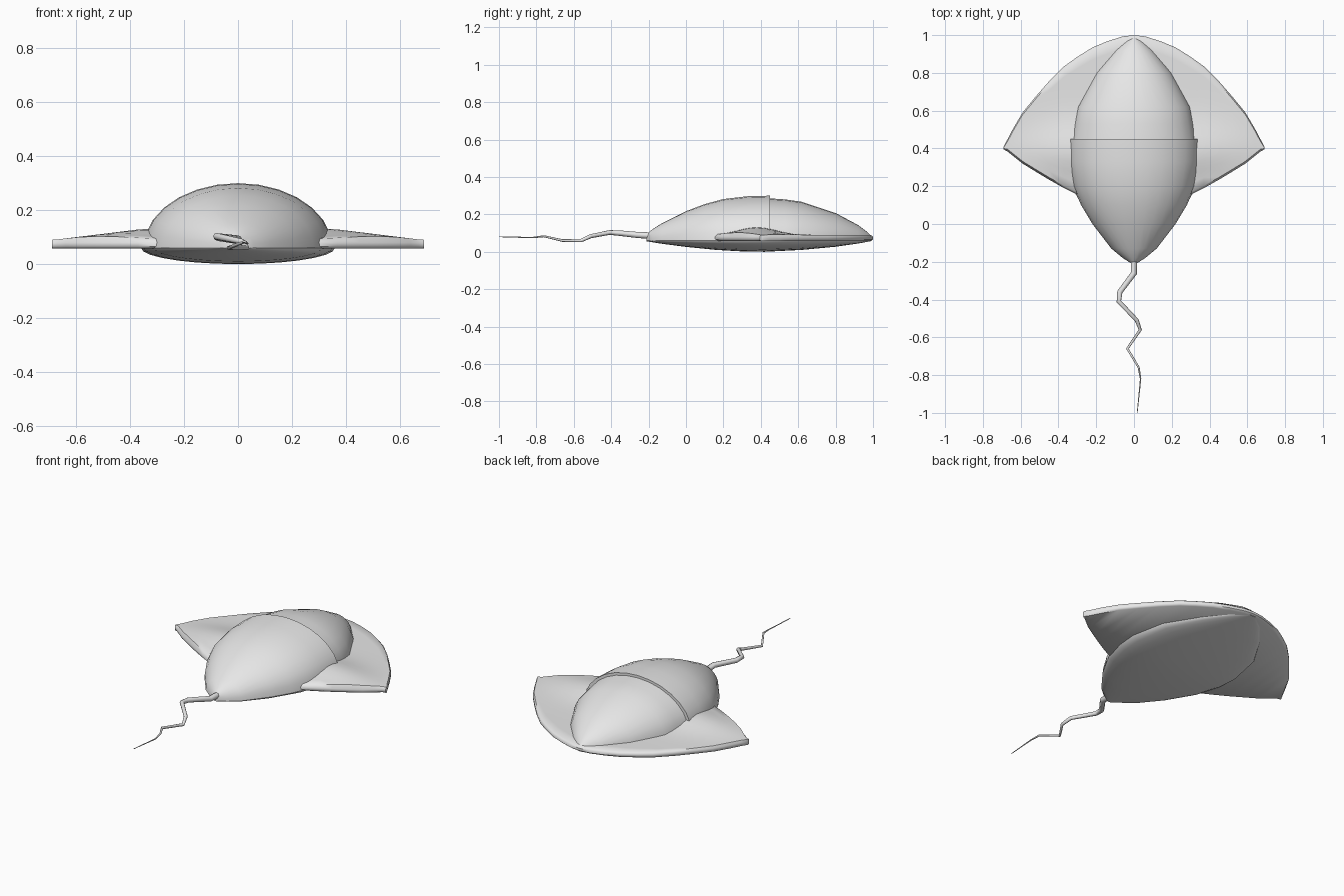
import bpy, bmesh, math

cube = bpy.data.objects.get("Cube")
if cube:
    bpy.data.objects.remove(cube, do_unlink=True)

GREY = bpy.data.materials.new("light grey")
GREY.use_nodes = True
GREY.diffuse_color = (0.8, 0.8, 0.8, 1)
for node in GREY.node_tree.nodes:
    if node.type == 'BSDF_PRINCIPLED':
        node.inputs["Base Color"].default_value = (0.8, 0.8, 0.8, 1)

RIM = 0.06  # height of the seam between shell and belly


def loft(name, rings, angle):
    """Skin a row of closed rings, cap both ends and shade smooth."""
    bm = bmesh.new()
    rows = [[bm.verts.new(p) for p in ring] for ring in rings]
    n = len(rows[0])
    for a, b in zip(rows, rows[1:]):
        for i in range(n):
            j = (i + 1) % n
            bm.faces.new((a[i], a[j], b[j], b[i]))
    bm.faces.new(rows[0])
    bm.faces.new(rows[-1])
    bmesh.ops.recalc_face_normals(bm, faces=bm.faces)
    mesh = bpy.data.meshes.new(name)
    bm.to_mesh(mesh)
    bm.free()
    mesh.materials.append(GREY)
    obj = bpy.data.objects.new(name, mesh)
    bpy.context.collection.objects.link(obj)
    bpy.ops.object.select_all(action='DESELECT')
    obj.select_set(True)
    bpy.context.view_layer.objects.active = obj
    bpy.ops.object.shade_smooth_by_angle(angle=math.radians(angle))
    return obj


def half_dome(name, stations, segments=14):
    """Half-elliptical sections; each station is y, half width, height."""
    rings = []
    for y, w, h in stations:
        arc = [math.pi * i / segments for i in range(segments + 1)]
        rings.append([(w * math.cos(a), y, RIM + h * math.sin(a)) for a in arc])
    return loft(name, rings, 35)


# Body shells: the rear one overlaps the front one with a small step
half_dome("rear_shell", [(-0.21, 0.012, 0.035), (-0.18, 0.06, 0.06), (-0.13, 0.12, 0.092),
                         (0, 0.22, 0.157), (0.1, 0.28, 0.195), (0.2, 0.323, 0.222),
                         (0.33, 0.347, 0.237), (0.45, 0.35, 0.24)])
half_dome("front_shell", [(0.44, 0.333, 0.226), (0.53, 0.318, 0.22), (0.62, 0.3, 0.207),
                          (0.8, 0.2, 0.147), (0.92, 0.1, 0.083), (0.97, 0.045, 0.045),
                          (0.985, 0.015, 0.03)])

# Shallow belly under the whole body
half_dome("belly", [(-0.21, 0.012, -0.004), (-0.13, 0.12, -0.017), (0, 0.22, -0.034),
                    (0.16, 0.31, -0.05), (0.3, 0.35, -0.058), (0.42, 0.36, -0.06),
                    (0.62, 0.32, -0.05), (0.8, 0.21, -0.033), (0.92, 0.11, -0.016),
                    (0.99, 0.02, -0.003)])

# Wings: sections across x, with half width, trailing y and leading y
SPAN = [(0, 0.155, 1.0), (0.06, 0.155, 0.993), (0.14, 0.155, 0.968), (0.22, 0.155, 0.935),
        (0.3, 0.155, 0.885), (0.37, 0.19, 0.835), (0.45, 0.235, 0.755), (0.52, 0.277, 0.675),
        (0.59, 0.32, 0.59), (0.64, 0.36, 0.505), (0.67, 0.384, 0.448), (0.69, 0.395, 0.41)]


def wing_ring(x, trail, lead):
    chord = lead - trail
    edge = min(0.012, chord * 0.3)
    ring = [(x, trail + edge, RIM - 0.003), (x, lead - edge, RIM - 0.003),
            (x, lead, 0.066), (x, lead, 0.08)]
    root = min(1, max(0, 1 - (abs(x) - 0.34) / 0.34))
    steps = 14
    for i in range(steps + 1):
        y = lead - edge - (chord - 2 * edge) * i / steps
        swell = 0.042 * root * math.exp(-((y - 0.38) / 0.14) ** 2)
        ring.append((x, y, 0.09 + swell))
    return ring + [(x, trail, 0.08), (x, trail, 0.066)]


sections = [(-x, t, l) for x, t, l in reversed(SPAN[1:])] + SPAN
loft("wings", [wing_ring(*s) for s in sections], 50)

# Kinked tapering tail
PATH = [(0, -0.17, 0.085), (0, -0.26, 0.09), (-0.075, -0.36, 0.1), (-0.08, -0.41, 0.103),
        (0.015, -0.51, 0.083), (0.033, -0.56, 0.06), (-0.035, -0.66, 0.06),
        (0.025, -0.76, 0.083), (0.035, -0.82, 0.076), (0.017, -1.0, 0.08)]
curve = bpy.data.curves.new("tail", 'CURVE')
curve.dimensions = '3D'
curve.bevel_depth = 0.018
curve.bevel_resolution = 2
curve.use_fill_caps = True
spline = curve.splines.new('POLY')
spline.points.add(len(PATH) - 1)
for i, (point, co) in enumerate(zip(spline.points, PATH)):
    point.co = (*co, 1)
    point.radius = 1 - 0.9 * i / (len(PATH) - 1)
spline.use_smooth = True
curve.materials.append(GREY)
bpy.context.collection.objects.link(bpy.data.objects.new("tail", curve))
